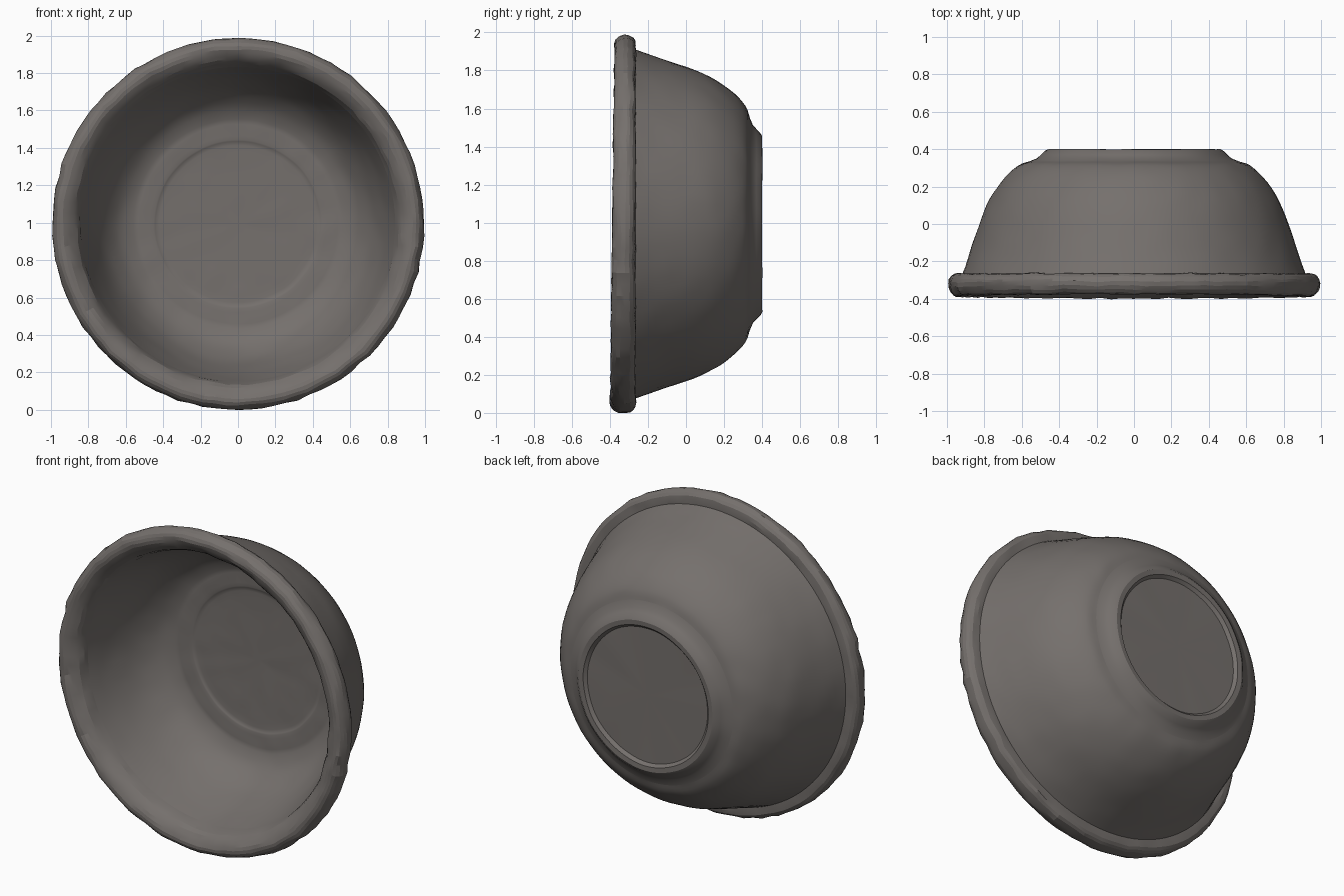
import bpy, bmesh, math
from mathutils import Vector, noise

if "Cube" in bpy.data.objects:
    bpy.data.objects.remove(bpy.data.objects["Cube"])

CZ = 0.993          # height of the bowl's axis, which runs along y
SEG = 96

clay = bpy.data.materials.new("grey brown clay")
clay.diffuse_color = (0.178, 0.162, 0.152, 1)
clay.use_nodes = True
clay.node_tree.nodes["Principled BSDF"].inputs["Base Color"].default_value = clay.diffuse_color


def smooth_profile(pts, steps):
    """Catmull-Rom curve through (radius, y) points."""
    p = [Vector(q) for q in pts]
    p = [2 * p[0] - p[1]] + p + [2 * p[-1] - p[-2]]
    out = []
    for i in range(1, len(p) - 2):
        a, b, c, d = p[i - 1:i + 3]
        for k in range(steps):
            t = k / steps
            out.append(0.5 * (2 * b + (c - a) * t + (2 * a - 5 * b + 4 * c - d) * t * t
                              + (3 * b - a - 3 * c + d) * t ** 3))
    return out + [p[-2]]


def lathe(name, profile, rough, freq, angle):
    """Spin a profile about the y axis; inner rows get hand-made unevenness."""
    bm = bmesh.new()
    rows = []
    last = len(profile) - 1
    for i, (r, y) in enumerate(profile):
        if r < 1e-4:
            rows.append([bm.verts.new((0, y, CZ))] * SEG)
            continue
        row = []
        for s in range(SEG):
            a = 2 * math.pi * s / SEG
            v = Vector((r * math.cos(a), y, r * math.sin(a)))
            if 0 < i < last:
                v += noise.noise_vector(v * freq) * rough
            if y < -0.3:                      # rim leans slightly at the top
                v.y += 0.012 * v.z
            v.z += CZ
            row.append(bm.verts.new(v))
        rows.append(row)
    for a, b in zip(rows, rows[1:]):
        for s in range(SEG):
            t = (s + 1) % SEG
            bm.faces.new(list(dict.fromkeys((a[s], a[t], b[t], b[s]))))
    me = bpy.data.meshes.new(name)
    bm.to_mesh(me)
    bm.free()
    me.materials.append(clay)
    ob = bpy.data.objects.new(name, me)
    bpy.context.collection.objects.link(ob)
    bpy.context.view_layer.objects.active = ob
    ob.select_set(True)
    bpy.ops.object.shade_smooth_by_angle(angle=math.radians(angle))
    ob.select_set(False)


# Foot: shallow recessed base inside a raised ring
foot = [(0, 0.38), (0.25, 0.38), (0.415, 0.38), (0.432, 0.398), (0.462, 0.4), (0.48, 0.39),
        (0.50, 0.37), (0.52, 0.352), (0.56, 0.335)]
lathe("foot", [Vector(p) for p in foot], 0.003, 6, 30)

# Outer wall from foot to rim
wall = [(0.56, 0.335), (0.62, 0.312), (0.69, 0.25), (0.755, 0.16), (0.80, 0.07),
        (0.84, -0.04), (0.88, -0.16), (0.917, -0.265)]
lathe("outer_wall", smooth_profile(wall, 3), 0.003, 9, 40)

# Rolled rim with a broad, gently sloping inner lip
rim = [(0.917, -0.265), (0.965, -0.268), (0.99, -0.295), (0.992, -0.34), (0.97, -0.377),
       (0.935, -0.387), (0.895, -0.37), (0.86, -0.335), (0.84, -0.28)]
lathe("rim", smooth_profile(rim, 2), 0.009, 14, 14)

# Inside wall and floor with shallow rings
inside = [(0.84, -0.28), (0.81, -0.18), (0.775, -0.08), (0.735, 0.01), (0.69, 0.08),
          (0.63, 0.14), (0.56, 0.175), (0.52, 0.18), (0.45, 0.185), (0.42, 0.192),
          (0.27, 0.195), (0, 0.2)]
lathe("inside", smooth_profile(inside, 3), 0.003, 9, 40)
